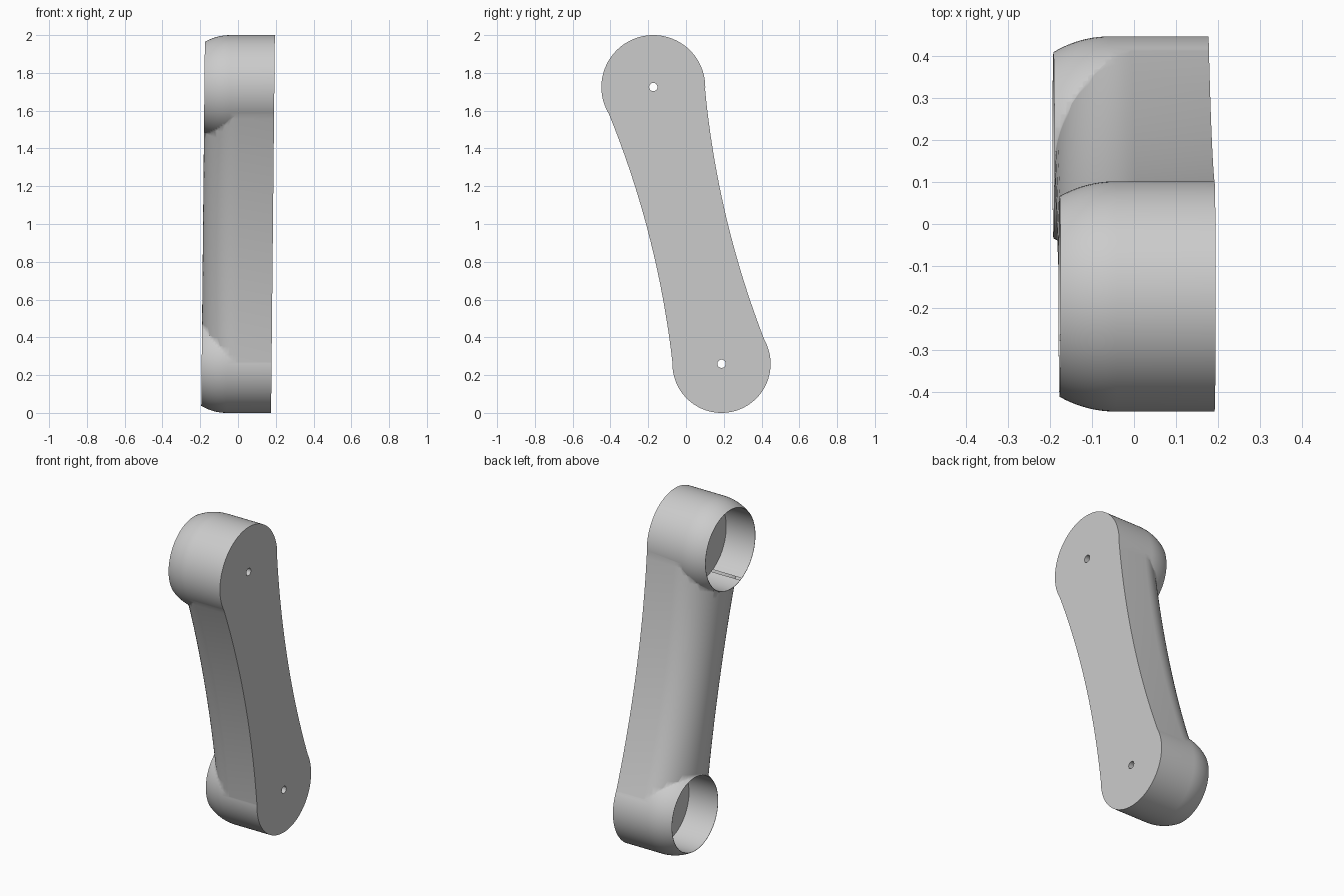
import bpy, bmesh, math
from mathutils import Vector, Matrix

if "Cube" in bpy.data.objects:
    bpy.data.objects.remove(bpy.data.objects["Cube"], do_unlink=True)

grey = bpy.data.materials.new("light grey")
grey.use_nodes = True
colour = (0.6, 0.6, 0.6, 1)
grey.diffuse_color = colour
grey.node_tree.nodes["Principled BSDF"].inputs["Base Color"].default_value = colour

HALF = 0.185                      # half thickness of the link
DOME_X = -0.05                    # where the socket sides start to round over
TOP, LOW = Vector((0, -0.173, 1.725)), Vector((0, 0.188, 0.26))
R_TOP, R_LOW = 0.275, 0.26
HOLE = 0.022
AXIS = (TOP - LOW).normalized()
SIDE = Vector((1, 0, 0)).cross(AXIS)
LENGTH = (TOP - LOW).length


def finish(name, bm):
    bmesh.ops.recalc_face_normals(bm, faces=bm.faces)
    mesh = bpy.data.meshes.new(name)
    bm.to_mesh(mesh)
    bm.free()
    mesh.materials.append(grey)
    ob = bpy.data.objects.new(name, mesh)
    bpy.context.collection.objects.link(ob)
    return ob


def loft(name, rings):
    """Skin closed rings of points and cap both ends."""
    bm = bmesh.new()
    loops = [[bm.verts.new(p) for p in ring] for ring in rings]
    n = len(loops[0])
    for a, b in zip(loops, loops[1:]):
        for i in range(n):
            j = (i + 1) % n
            bm.faces.new((a[i], a[j], b[j], b[i]))
    bm.faces.new(loops[0])
    bm.faces.new(loops[-1])
    return finish(name, bm)


def turned(name, centre, profile, sides=96):
    """Turn (x, radius) pairs about the x axis through centre."""
    turns = [math.tau * i / sides for i in range(sides)]
    return loft(name, [[centre + Vector((x, r * math.cos(t), r * math.sin(t)))
                        for t in turns] for x, r in profile])


def socket_profile(radius):
    steps = [DOME_X + (-HALF - DOME_X) * i / 10 for i in range(11)]
    return [(0.22, radius)] + [
        (x, math.sqrt(radius ** 2 - (x - DOME_X) ** 2)) for x in steps]


def combine(target, other, operation):
    mod = target.modifiers.new(operation.lower(), "BOOLEAN")
    mod.operation, mod.solver, mod.object = operation, "EXACT", other
    bpy.context.view_layer.objects.active = target
    bpy.ops.object.modifier_apply(modifier=mod.name)
    bpy.data.objects.remove(other, do_unlink=True)


# Waisted arm with a flat side and a rounded side
def arm_section(s):
    t = s / LENGTH
    width = 0.21 + 0.0075 * (2 * t - 1) + 0.0575 * (2 * t - 1) ** 2
    shape = [(0.21, width)]
    shape += [(-HALF * math.sin(a), width * math.cos(a))
              for a in (math.pi * i / 32 for i in range(33))]
    shape += [(0.21, -width)]
    return [LOW + AXIS * s + SIDE * p + Vector((x, 0, 0)) for x, p in shape]


STEPS = 36
link = loft("link_arm", [arm_section(0.03 + (LENGTH - 0.06) * i / STEPS)
                         for i in range(STEPS + 1)])

# Domed socket at each end
for name, centre, radius in (("top", TOP, R_TOP), ("low", LOW, R_LOW)):
    combine(link, turned(name + "_socket", centre, socket_profile(radius)), "UNION")

# Flat back plane
bm = bmesh.new()
bmesh.ops.create_cube(bm, size=4, matrix=Matrix.Translation((HALF + 2, 0, 1)))
combine(link, finish("plane_cutter", bm), "DIFFERENCE")

# Socket bores and small screw holes
for name, centre, radius in (("top", TOP, R_TOP), ("low", LOW, R_LOW)):
    bore = math.sqrt(radius ** 2 - (HALF + DOME_X) ** 2) - 0.002
    combine(link, turned(name + "_bore", centre, [(-0.5, bore), (0.01, bore)]),
            "DIFFERENCE")
    combine(link, turned(name + "_hole", centre, [(-0.1, HOLE), (0.5, HOLE)], 24),
            "DIFFERENCE")

# Slight lean of the whole link
for v in link.data.vertices:
    v.co.x += 0.01 * (v.co.z - 1)

bpy.ops.object.select_all(action="DESELECT")
link.select_set(True)
bpy.context.view_layer.objects.active = link
bpy.ops.object.shade_smooth_by_angle(angle=math.radians(60))
